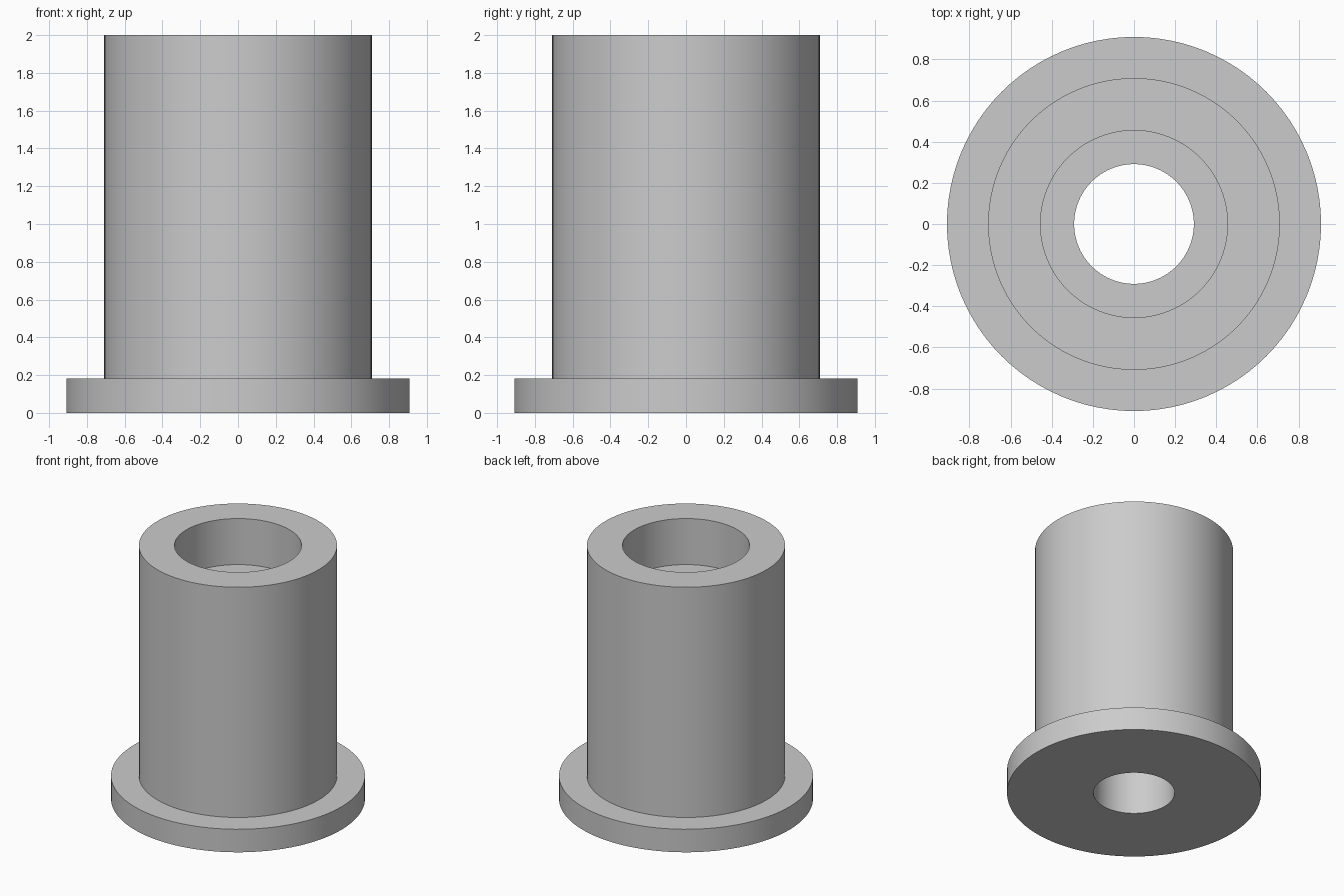
import bpy
import bmesh
import math

cube = bpy.data.objects.get("Cube")
if cube:
    bpy.data.objects.remove(cube, do_unlink=True)

SEGMENTS = 96
UNIT = 2 / 11  # flange thickness; the whole bushing is eleven units tall

# Plain grey metal
grey = bpy.data.materials.new("grey_metal")
grey.use_nodes = True
colour = (0.6, 0.6, 0.6, 1)
grey.diffuse_color = colour
grey.node_tree.nodes["Principled BSDF"].inputs["Base Color"].default_value = colour


def lathe(name, profile, material):
    """Revolve a closed (radius, height) profile around the z axis."""
    bm = bmesh.new()
    verts = [bm.verts.new((r * UNIT, 0, h * UNIT)) for r, h in profile]
    edges = [bm.edges.new((v, verts[(i + 1) % len(verts)]))
             for i, v in enumerate(verts)]
    bmesh.ops.spin(bm, geom=verts + edges, cent=(0, 0, 0), axis=(0, 0, 1),
                   angle=math.tau, steps=SEGMENTS, use_merge=True)
    bmesh.ops.remove_doubles(bm, verts=bm.verts[:], dist=1e-5)
    bmesh.ops.recalc_face_normals(bm, faces=bm.faces[:])
    mesh = bpy.data.meshes.new(name)
    bm.to_mesh(mesh)
    bm.free()
    mesh.materials.append(material)
    obj = bpy.data.objects.new(name, mesh)
    bpy.context.collection.objects.link(obj)
    bpy.ops.object.select_all(action="DESELECT")
    obj.select_set(True)
    bpy.context.view_layer.objects.active = obj
    bpy.ops.object.shade_smooth_by_angle(angle=math.radians(30))
    return obj


# Flanged sleeve: bore, flange, barrel, then the counterbore and its ledge
lathe("flanged_bushing", [
    (1.6, 0), (5, 0), (5, 1),
    (3.9, 1), (3.9, 11),
    (2.5, 11), (2.5, 9), (1.6, 9),
], grey)
